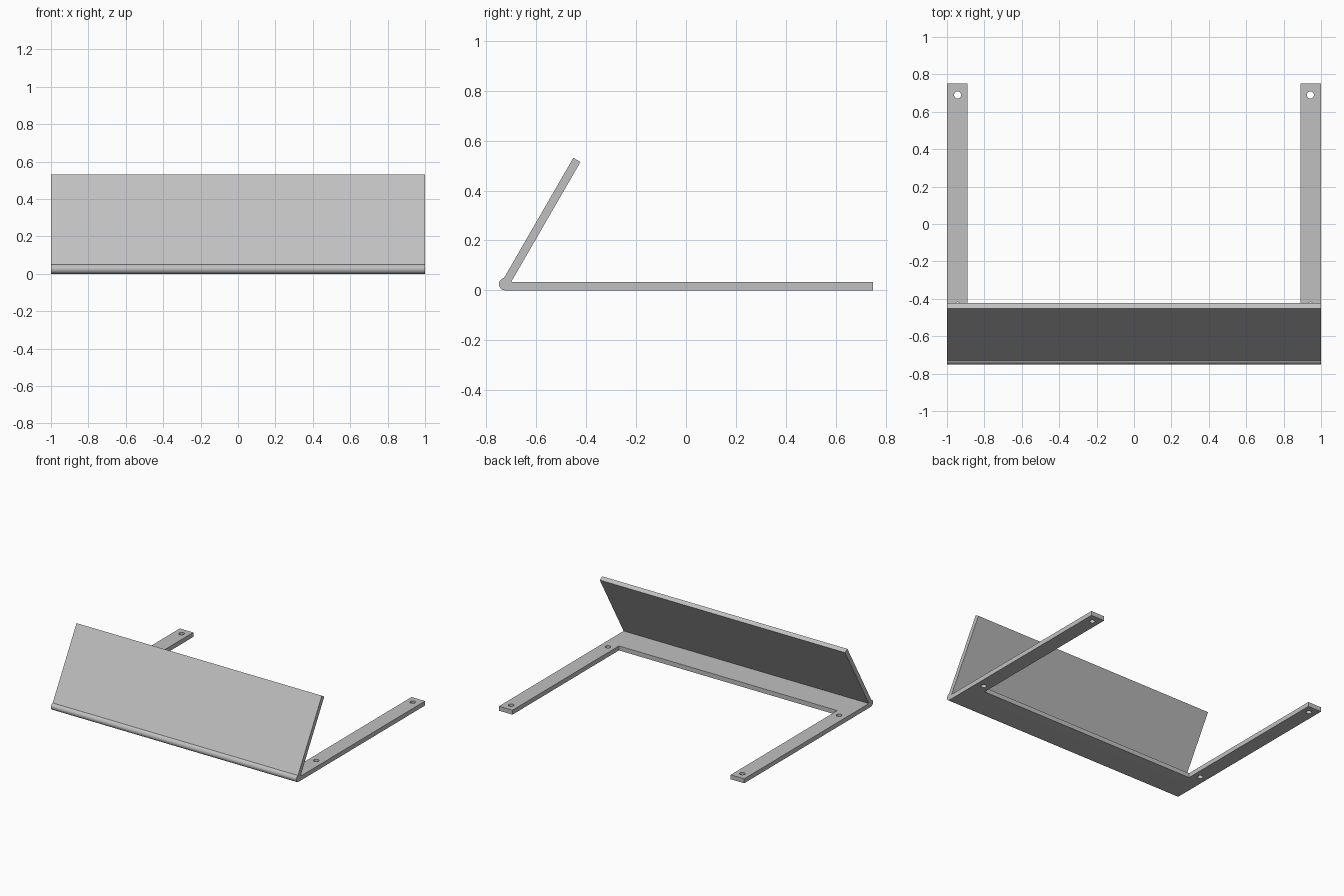
import bpy, bmesh, math
from mathutils import Vector

if "Cube" in bpy.data.objects:
    bpy.data.objects.remove(bpy.data.objects["Cube"])

T = 0.033                      # sheet thickness
R = 0.025                      # rounded bend radius
C = Vector((-0.725, R))        # bend centre (y, z)
BACK = 0.75
LEAN = math.radians(60)

steel = bpy.data.materials.new("grey steel")
steel.diffuse_color = (0.53, 0.53, 0.53, 1)
steel.use_nodes = True
steel.node_tree.nodes["Principled BSDF"].inputs["Base Color"].default_value = steel.diffuse_color


def finish(name, bm):
    bmesh.ops.recalc_face_normals(bm, faces=bm.faces)
    me = bpy.data.meshes.new(name)
    bm.to_mesh(me)
    bm.free()
    me.materials.append(steel)
    ob = bpy.data.objects.new(name, me)
    bpy.context.collection.objects.link(ob)
    return ob


# side profile: flat base, rounded bend, leaning panel
u = Vector((math.cos(LEAN), math.sin(LEAN)))
n = Vector((-u.y, u.x))
h = T / 2
start = math.radians(270)
end = LEAN + math.asin(h / R)
profile = [Vector((BACK, 0))]
for i in range(17):
    a = start + (end - start) * i / 16
    profile.append(C + R * Vector((math.cos(a), math.sin(a))))
profile += [C + u * 0.575 + n * h, C + u * 0.575 - n * h]
foot = C - n * h
profile.append(foot + u * ((T - foot.y) / u.y))
profile.append(Vector((BACK, T)))

bm = bmesh.new()
face = bm.faces.new([bm.verts.new((-1, p.x, p.y)) for p in profile])
ext = bmesh.ops.extrude_face_region(bm, geom=[face])
bmesh.ops.translate(bm, vec=(2, 0, 0),
                    verts=[v for v in ext["geom"] if isinstance(v, bmesh.types.BMVert)])
bracket = finish("bent_bracket", bm)

# cutter: opening between the two arms
bm = bmesh.new()
bmesh.ops.create_cube(bm, size=1)
for v in bm.verts:
    v.co = (v.co.x * 1.78, 0.255 + v.co.y * 1.49, v.co.z * 0.2)
cutters = [finish("arm_gap_cutter", bm)]

# cutters: screw holes at both ends of each arm
for x in (-0.943, 0.943):
    for y in (-0.437, 0.69):
        bm = bmesh.new()
        bmesh.ops.create_cone(bm, cap_ends=True, segments=20,
                              radius1=0.019, radius2=0.019, depth=0.2)
        bmesh.ops.translate(bm, vec=(x, y, 0), verts=bm.verts)
        cutters.append(finish("screw_hole_cutter", bm))

for c in cutters:
    mod = bracket.modifiers.new(c.name, "BOOLEAN")
    mod.operation = "DIFFERENCE"
    mod.solver = "EXACT"
    mod.object = c

# apply the cuts and smooth the round surfaces
bpy.context.view_layer.objects.active = bracket
bracket.select_set(True)
for name in [m.name for m in bracket.modifiers]:
    bpy.ops.object.modifier_apply(modifier=name)
for c in cutters:
    bpy.data.objects.remove(c)
bpy.ops.object.shade_smooth_by_angle(angle=math.radians(30))
